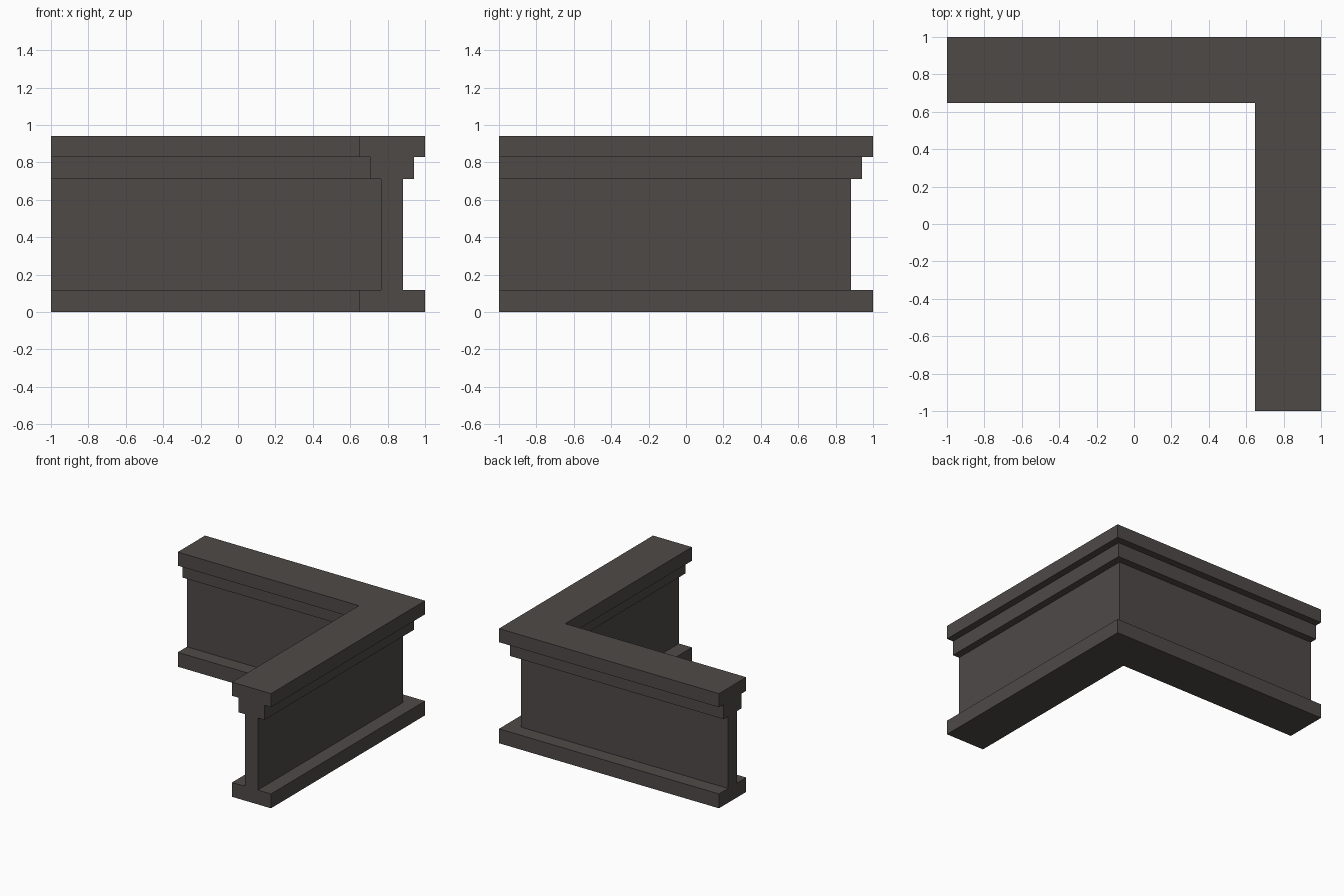
import bpy, bmesh

if "Cube" in bpy.data.objects:
    bpy.data.objects.remove(bpy.data.objects["Cube"])

# Stone colour
stone = bpy.data.materials.new("dark_stone")
stone.diffuse_color = (0.076, 0.068, 0.064, 1)
stone.use_nodes = True
stone.node_tree.nodes["Principled BSDF"].inputs["Base Color"].default_value = stone.diffuse_color

# Half of the symmetric wall section: (half width, height), from base to coping
WIDTH = 0.354
half = [(0.177, 0), (0.177, 0.118), (0.058, 0.118), (0.058, 0.71),
        (0.118, 0.71), (0.118, 0.83), (0.177, 0.83), (0.177, 0.942)]
profile = half + [(-w, z) for w, z in reversed(half)]

# Sweep the section along an L: left end, mitred corner, front end
mid = 1 - WIDTH / 2
stations = [lambda w, z: (-1, mid + w, z),
            lambda w, z: (mid + w, mid + w, z),
            lambda w, z: (mid + w, -1, z)]
bm = bmesh.new()
rings = [[bm.verts.new(place(w, z)) for w, z in profile] for place in stations]
n = len(profile)
for a, b in zip(rings, rings[1:]):
    for i in range(n):
        j = (i + 1) % n
        bm.faces.new((a[i], a[j], b[j], b[i]))

# Flat end caps
bm.faces.new(rings[0])
bm.faces.new(rings[-1][::-1])
bmesh.ops.recalc_face_normals(bm, faces=bm.faces)

mesh = bpy.data.meshes.new("corner_wall")
bm.to_mesh(mesh)
bm.free()
mesh.materials.append(stone)
bpy.context.collection.objects.link(bpy.data.objects.new("corner_wall", mesh))
